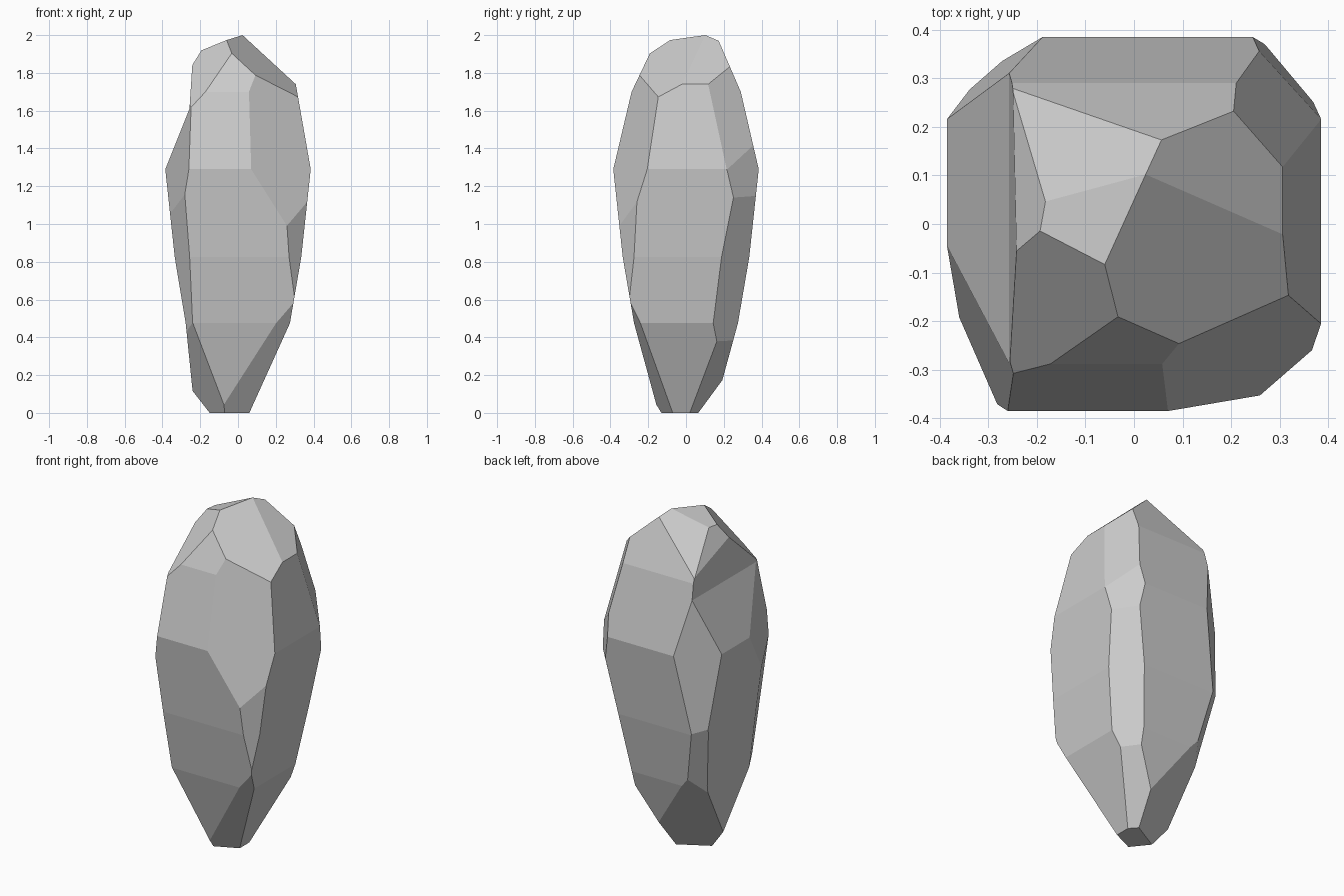
import bpy, bmesh, math
from mathutils import Vector, Matrix

if "Cube" in bpy.data.objects:
    bpy.data.objects.remove(bpy.data.objects["Cube"])


def chop(bm, point, normal):
    """Slice away everything on the normal side of a plane and cap the cut."""
    res = bmesh.ops.bisect_plane(
        bm, geom=bm.verts[:] + bm.edges[:] + bm.faces[:], dist=1e-5,
        plane_co=Vector(point), plane_no=Vector(normal).normalized(), clear_outer=True)
    rim = [e for e in res["geom_cut"] if isinstance(e, bmesh.types.BMEdge) and e.is_boundary]
    if rim:
        bmesh.ops.edgenet_fill(bm, edges=rim)


# side outlines: (distance from centre, height), each segment is one flat face
front = [(.145, 0), (.275, .475), (.335, .825), (.385, 1.29), (.288, 1.7), (.145, 2.0)]
back = front[:4] + [(.29, 1.7), (.16, 2.0)]
right = [(.06, 0), (.275, .475), (.335, .825), (.385, 1.29), (.306, 1.74), (.024, 2.0)]

# the left side is slightly hollow at two heights, so it is cut in three tiers
tiers = [
    (0, .475, [(.2286, 0), (.277, .475)]),
    (.475, 1.61, [(.277, .475), (.335, .825), (.385, 1.29), (.257, 1.61)]),
    (1.61, 2, [(.257, 1.61), (.242, 1.84)]),
]

# chipped facets: point on the plane, outward normal
chips = [
    # top
    ((.024, .102, 2.0), (.0614, -.0401, .0856)),
    ((.024, .102, 2.0), (-.0145, .0175, .0257)),
    ((.024, .102, 2.0), (-.0122, .0011, .0313)),
    ((-.057, -.085, 1.975), (-.041, -.0415, .0478)),
    ((-.242, -.05, 1.84), (-.37, .06, .2)),
    # back left corner
    ((-.188, .385, 1.29), (-.17, .198, .0095)),
    ((-.268, .336, .825), (-.7, .7, -.26)),
    ((.02, .065, 0), (-.095, .17, -.112)),
    # back right corner
    ((.382, .22, 1.29), (.0738, .0462, .023)),
    ((.37, .25, 1.14), (.12, .1, .0105)),
    ((.37, .25, 1.14), (1, .86, -.28)),
    ((.06, .02, 0), (.045, .04, -.0355)),
    # front right corner
    ((.07, -.385, 1.29), (.178, -.312, .079)),
    ((.27, -.335, .82), (.06, -.065, -.003)),
    ((.06, -.07, 0), (.06, -.13, -.074)),
    # front left corner
    ((-.386, -.042, 1.29), (-.343, -.126, .042)),
    ((-.28, -.367, 1.13), (-.109, -.056, -.0145)),
    ((-.07, -.13, 0), (-.1, -.08, -.06)),
]

mesh = bpy.data.meshes.new("standing_rock")
rock = bmesh.new()
for low, high, left in tiers:
    bm = bmesh.new()
    bmesh.ops.create_cube(bm, size=1, matrix=Matrix.Translation((0, 0, (low + high) / 2))
                          @ Matrix.Diagonal((1, 1, high - low, 1)))
    for direction, outline in (((0, -1), front), ((0, 1), back), ((1, 0), right), ((-1, 0), left)):
        d = Vector((*direction, 0))
        for (r0, z0), (r1, z1) in zip(outline, outline[1:]):
            chop(bm, d * r0 + Vector((0, 0, z0)), d * (z1 - z0) + Vector((0, 0, r0 - r1)))
    for point, normal in chips:
        chop(bm, point, normal)
    # open the tier where it meets its neighbours
    seams = [f for f in bm.faces for z in (.475, 1.61)
             if all(abs(v.co.z - z) < 1e-4 for v in f.verts)]
    bmesh.ops.delete(bm, geom=seams, context='FACES')
    bm.to_mesh(mesh)
    bm.free()
    rock.from_mesh(mesh)

# weld the tiers and merge flat neighbours
bmesh.ops.remove_doubles(rock, verts=rock.verts[:], dist=.002)
bmesh.ops.dissolve_limit(rock, angle_limit=math.radians(.5), verts=rock.verts[:], edges=rock.edges[:])
bmesh.ops.recalc_face_normals(rock, faces=rock.faces[:])
rock.to_mesh(mesh)
rock.free()
bpy.context.collection.objects.link(bpy.data.objects.new("standing_rock", mesh))
